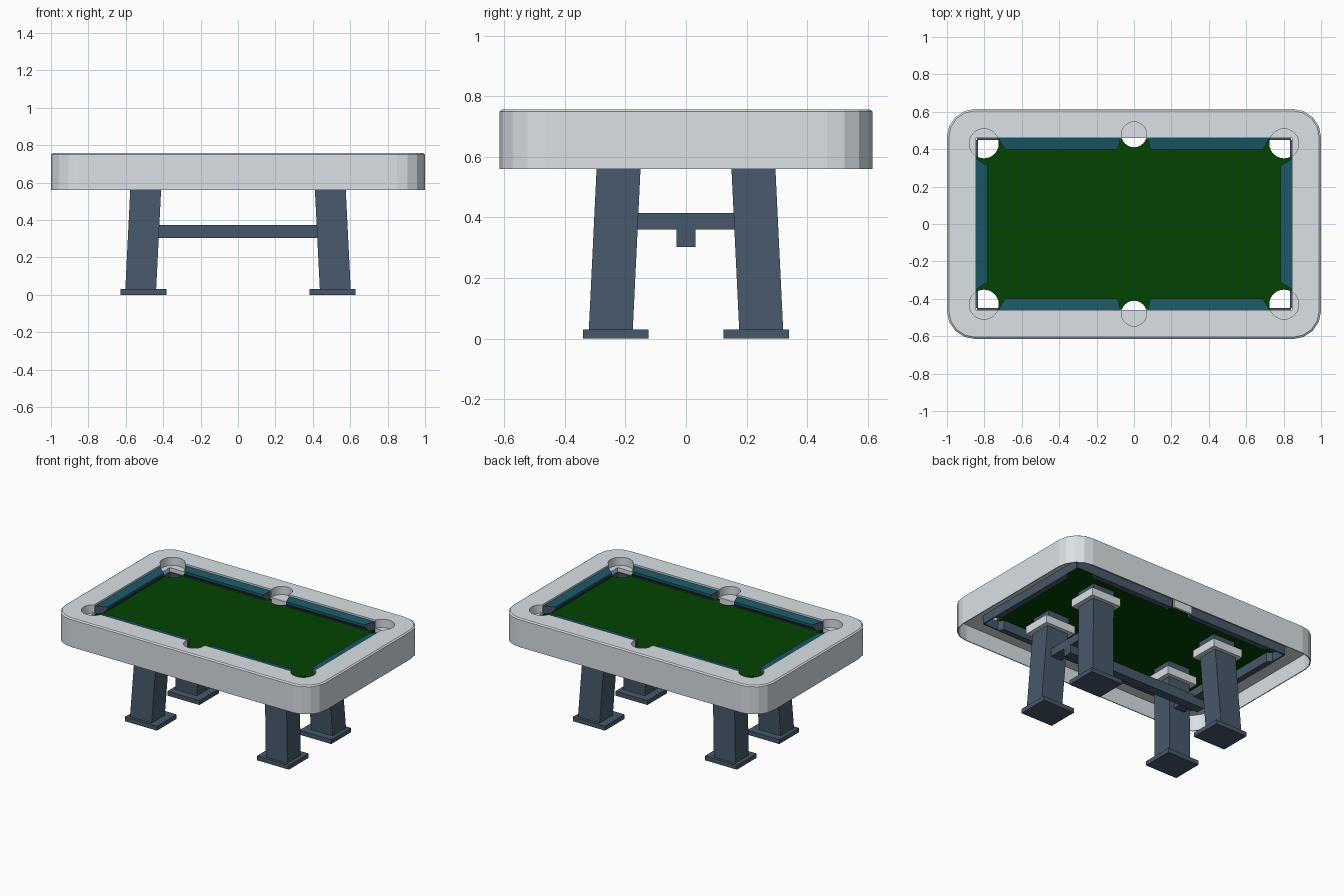
import bpy, bmesh, math
from mathutils import Matrix, Vector

cube = bpy.data.objects.get("Cube")
if cube:
    bpy.data.objects.remove(cube, do_unlink=True)


def material(name, rgb):
    mat = bpy.data.materials.new(name)
    mat.use_nodes = True
    mat.diffuse_color = (*rgb, 1)
    mat.node_tree.nodes["Principled BSDF"].inputs["Base Color"].default_value = (*rgb, 1)
    return mat


GREY = material("light grey", (0.7, 0.75, 0.79))
GREEN = material("cloth green", (0.0005, 0.057, 0.0005))
TEAL = material("cushion teal", (0.011, 0.097, 0.137))
SLATE = material("slate blue", (0.063, 0.097, 0.143))


def finish(name, bm, *mats):
    bmesh.ops.recalc_face_normals(bm, faces=bm.faces)
    mesh = bpy.data.meshes.new(name)
    bm.to_mesh(mesh)
    bm.free()
    obj = bpy.data.objects.new(name, mesh)
    bpy.context.collection.objects.link(obj)
    for mat in mats:
        mesh.materials.append(mat)
    return obj


def loft(bm, rings):
    """Skin a list of equal-length point rings and cap both ends."""
    loops = [[bm.verts.new(p) for p in ring] for ring in rings]
    n = len(loops[0])
    for a, b in zip(loops, loops[1:]):
        for i in range(n):
            bm.faces.new((a[i], a[(i + 1) % n], b[(i + 1) % n], b[i]))
    bm.faces.new(loops[0][::-1])
    bm.faces.new(loops[-1])


def rect(cx, cy, w, d, z):
    return [(cx + sx * w / 2, cy + sy * d / 2, z)
            for sx, sy in ((-1, -1), (1, -1), (1, 1), (-1, 1))]


def block(name, mat, bottom, top, w, d):
    """Box between two centre points, sheared when they are not aligned."""
    bm = bmesh.new()
    loft(bm, [rect(*p[:2], w, d, p[2]) for p in (bottom, top)])
    return finish(name, bm, mat)


def rounded(inset, z, radius=0.15, steps=4):
    hx, hy, r = 1 - inset, 0.615 - inset, radius - inset
    points = []
    for k, (sx, sy) in enumerate(((1, 1), (-1, 1), (-1, -1), (1, -1))):
        for i in range(steps + 1):
            a = math.pi / 2 * (k + i / steps)
            points.append((sx * (hx - r) + r * math.cos(a),
                           sy * (hy - r) + r * math.sin(a), z))
    return points


def cut(obj, bm):
    cutter = finish("cutter", bm)
    cutter.hide_render = True
    mod = obj.modifiers.new("cut", "BOOLEAN")
    mod.operation, mod.solver, mod.object = "DIFFERENCE", "EXACT", cutter
    bpy.context.view_layer.objects.active = obj
    bpy.ops.object.modifier_apply(modifier=mod.name)
    bpy.data.objects.remove(cutter, do_unlink=True)


def pocket_cutter(z0, z1):
    bm = bmesh.new()
    for sy in (-1, 1):
        for x, y, r in ((-0.802, 0.43, 0.079), (0, 0.478, 0.068), (0.802, 0.43, 0.079)):
            bmesh.ops.create_cone(
                bm, cap_ends=True, segments=24, radius1=r, radius2=r, depth=z1 - z0,
                matrix=Matrix.Translation((x, sy * y, (z0 + z1) / 2)))
    return bm


# Hollow outer frame with chamfered top, bed opening and pocket recesses
bm = bmesh.new()
loft(bm, [rounded(0, 0.56), rounded(0, 0.75), rounded(0.01, 0.757)])
frame = finish("frame", bm, GREY)
bm = bmesh.new()
loft(bm, [rounded(0.006, 0.5), rounded(0.006, 0.67)])
cut(frame, bm)
bm = bmesh.new()
loft(bm, [rect(0, 0, 1.69, 0.92, z) for z in (0.4, 0.9)])
cut(frame, bm)
cut(frame, pocket_cutter(0.70, 0.9))

# Playing surface with pocket holes
cloth = block("playing_surface", GREEN, (0, 0, 0.675), (0, 0, 0.69), 1.685, 0.915)
cut(cloth, pocket_cutter(0.6, 0.8))

# Cushions: profile of (depth from rail, height), ends mitred toward the nose
PROFILE = ((0, 0.745), (0.062, 0.737), (0.062, 0.72),
           (0.04, 0.695), (0.04, 0.61), (0, 0.61))


def cushion(name, rail, nose, origin, along, inward):
    along, inward, origin = Vector(along), Vector(inward), Vector(origin)
    bm = bmesh.new()
    rings = []
    for end in (0, 1):
        ring = []
        for d, z in PROFILE:
            t = rail[end] + (nose[end] - rail[end]) * d / 0.062
            p = origin + along * t + inward * d
            ring.append((p.x, p.y, z))
        rings.append(ring)
    loft(bm, rings)
    bmesh.ops.recalc_face_normals(bm, faces=bm.faces)
    # Teal cloth on top and nose, slate backing below and behind
    for face in bm.faces:
        low = face.calc_center_median().z < 0.69
        face.material_index = int(face.normal.z < -0.1 or low)
    finish(name, bm, TEAL, SLATE)


for sy, side in ((-1, "front"), (1, "back")):
    for sx, hand in ((-1, "right"), (1, "left")):
        cushion(f"{side}_{hand}_cushion", (0.072, 0.725), (0.088, 0.69),
                (0, sy * 0.46, 0), (sx, 0, 0), (0, -sy, 0))
        # Backing strip that runs on into the corner pocket
        x, y = sx * 0.782, sy * 0.455
        block(f"{side}_{hand}_backing", SLATE, (x, y, 0.612), (x, y, 0.672), 0.116, 0.01)
    # Liner behind the middle pocket
    y = sy * 0.468
    block(f"{side}_pocket_liner", GREY, (0, y, 0.61), (0, y, 0.69), 0.14, 0.015)
for sx, hand in ((-1, "right"), (1, "left")):
    cushion(f"{hand}_end_cushion", (-0.35, 0.35), (-0.31, 0.31),
            (sx * 0.845, 0, 0), (0, 1, 0), (-sx, 0, 0))
    x = sx * 0.84
    block(f"{hand}_end_backing", SLATE, (x, 0, 0.612), (x, 0, 0.672), 0.01, 0.9)

# Splayed legs with foot plates and mounting plates
for sx, hand in ((-1, "right"), (1, "left")):
    for sy, side in ((-1, "front"), (1, "back")):
        tag = f"{side}_{hand}"
        x, y = sx * 0.505, sy * 0.232
        block(f"{tag}_foot", SLATE, (x, y, 0), (x, y, 0.03), 0.245, 0.215)
        block(f"{tag}_leg", SLATE, (sx * 0.52, sy * 0.248, 0.03),
              (sx * 0.488, sy * 0.217, 0.675), 0.165, 0.145)
        x, y = sx * 0.493, sy * 0.222
        block(f"{tag}_mounting_plate", GREY, (x, y, 0.565), (x, y, 0.62), 0.23, 0.2)
    # Cross brace between the two legs at this end
    block(f"{hand}_cross_brace", SLATE, (sx * 0.5, 0, 0.36), (sx * 0.5, 0, 0.415), 0.08, 0.33)

# Long stretcher under the cross braces
block("long_stretcher", SLATE, (0, 0, 0.303), (0, 0, 0.372), 1.08, 0.062)
